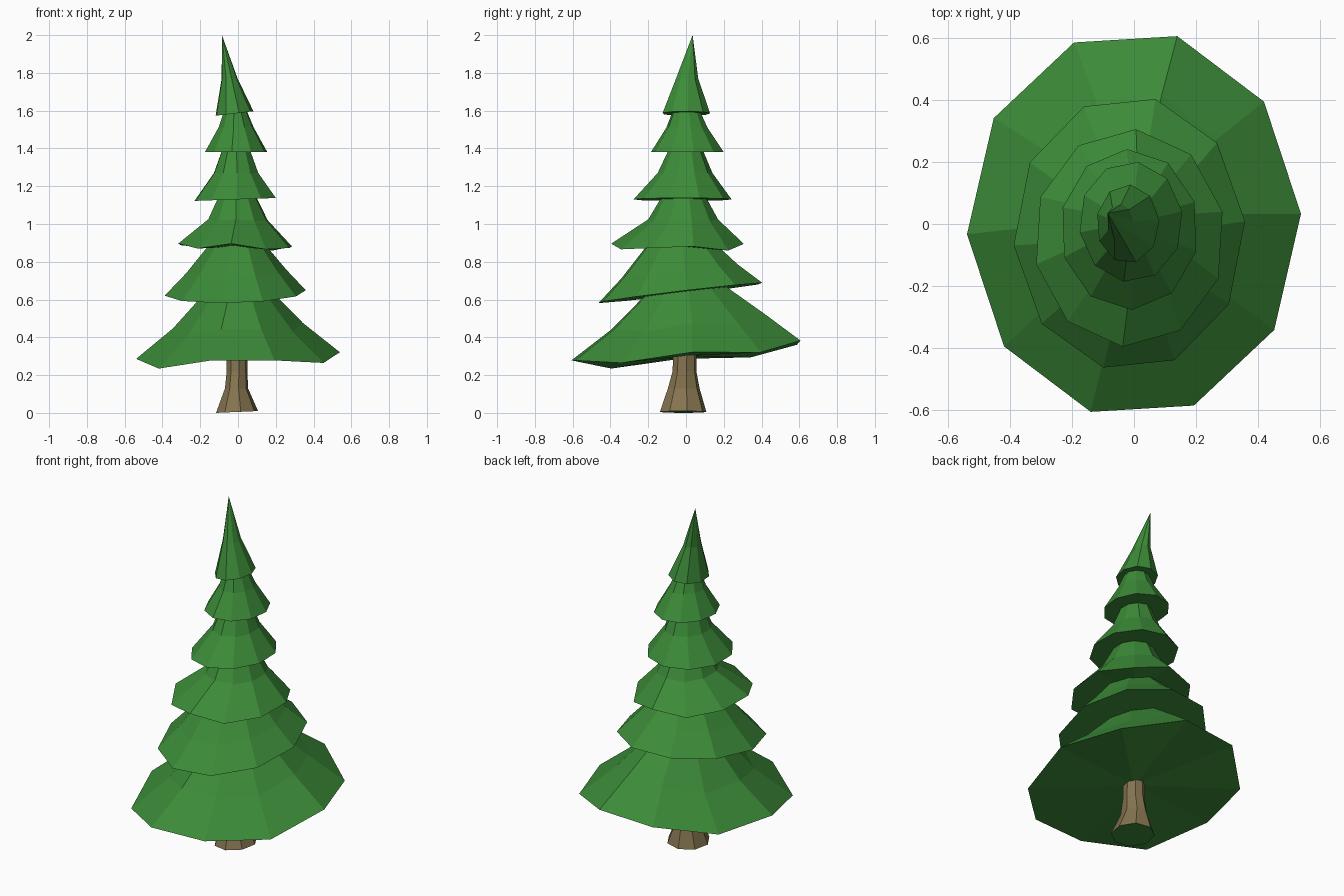
import bpy, bmesh
from math import cos, sin, radians, pi

if "Cube" in bpy.data.objects:
    bpy.data.objects.remove(bpy.data.objects["Cube"])


def material(name, color):
    m = bpy.data.materials.new(name)
    m.diffuse_color = (*color, 1)
    m.use_nodes = True
    m.node_tree.nodes["Principled BSDF"].inputs["Base Color"].default_value = m.diffuse_color
    return m


green = material("needles", (0.045, 0.26, 0.04))
brown = material("bark", (0.235, 0.175, 0.08))


def stack(name, rings, sides, phase, tilt=(0, 0), sag=(0, 0), tip=None, mats=(green,)):
    """Loft rings (cx, cy, rx, ry, z, tilt_weight) into a faceted closed shell."""
    bm = bmesh.new()
    loops = []
    for cx, cy, rx, ry, z, w in rings:
        loop = []
        for i in range(sides):
            a = radians(phase) + 2 * pi * i / sides
            dz = w * (tilt[0] * cos(a) + tilt[1] * sin(a)
                      + sag[0] * cos(2 * a) + sag[1] * cos(4 * a))
            loop.append(bm.verts.new((cx + rx * cos(a), cy + ry * sin(a), z + dz)))
        loops.append(loop)

    def fan(loop, point):
        c = bm.verts.new(point)
        return [bm.faces.new((loop[i], loop[(i + 1) % sides], c)) for i in range(sides)]

    for lo, hi in zip(loops, loops[1:]):
        for i in range(sides):
            j = (i + 1) % sides
            bm.faces.new((lo[i], lo[j], hi[j], hi[i]))
    b, t = rings[0], rings[-1]
    base = fan(loops[0], (b[0], b[1], b[4]))
    fan(loops[-1], tip or (t[0], t[1], t[4]))
    for f in base:
        f.material_index = len(mats) - 1
    bmesh.ops.recalc_face_normals(bm, faces=bm.faces)
    mesh = bpy.data.meshes.new(name)
    bm.to_mesh(mesh)
    bm.free()
    for m in mats:
        mesh.materials.append(m)
    ob = bpy.data.objects.new(name, mesh)
    bpy.context.collection.objects.link(ob)
    return ob


# Trunk with flared foot
stack("trunk", [(-0.005, -0.015, 0.113, 0.125, 0.005, 1),
                (-0.008, -0.012, 0.062, 0.085, 0.13, 0),
                (-0.005, -0.008, 0.056, 0.064, 0.22, 0),
                (-0.005, -0.006, 0.056, 0.062, 0.35, 0)],
      8, 10, tilt=(0.005, 0), mats=(brown, green))

# Branch tiers: rim, middle and hidden neck rings
tiers = [
    # phase, tilt, sag, rim, middle, neck
    (3, (0.015, 0.05), (-0.02, 0.022), (0, 0, 0.54, 0.628, 0.302, 1),
     (0, 0.01, 0.345, 0.42, 0.46, 0.8), (0, 0, 0.12, 0.15, 0.70, 0.2)),
    (5, (0.01, 0.053), (0, 0), (-0.015, -0.03, 0.375, 0.445, 0.635, 1),
     (-0.01, -0.035, 0.265, 0.315, 0.75, 0.7), (-0.005, -0.03, 0.10, 0.13, 0.95, 0)),
    (14, (-0.008, 0), (0, 0.016), (-0.015, -0.045, 0.31, 0.352, 0.88, 1),
     (0, -0.015, 0.162, 0.185, 1.02, 0.3), (-0.005, -0.01, 0.075, 0.085, 1.20, 0)),
    (20, (0.008, 0), (0, 0), (-0.015, -0.018, 0.224, 0.26, 1.13, 1),
     (-0.01, -0.005, 0.122, 0.145, 1.27, 0), (-0.01, 0, 0.055, 0.065, 1.45, 0)),
    (10, (0, 0), (0, 0), (-0.01, 0.007, 0.168, 0.195, 1.38, 1),
     (-0.01, 0.005, 0.095, 0.11, 1.51, 0), (-0.015, 0, 0.045, 0.055, 1.64, 0)),
]
for n, (phase, tilt, sag, *rings) in enumerate(tiers, 1):
    stack(f"branch_tier_{n}", rings, 10, phase, tilt, sag)

# Leaning top tier with pointed tip
stack("tree_top", [(-0.02, 0, 0.102, 0.128, 1.585, 1),
                   (-0.045, 0.005, 0.043, 0.06, 1.77, 0)],
      9, 5, tilt=(0.012, 0), tip=(-0.085, 0.035, 2.0))
